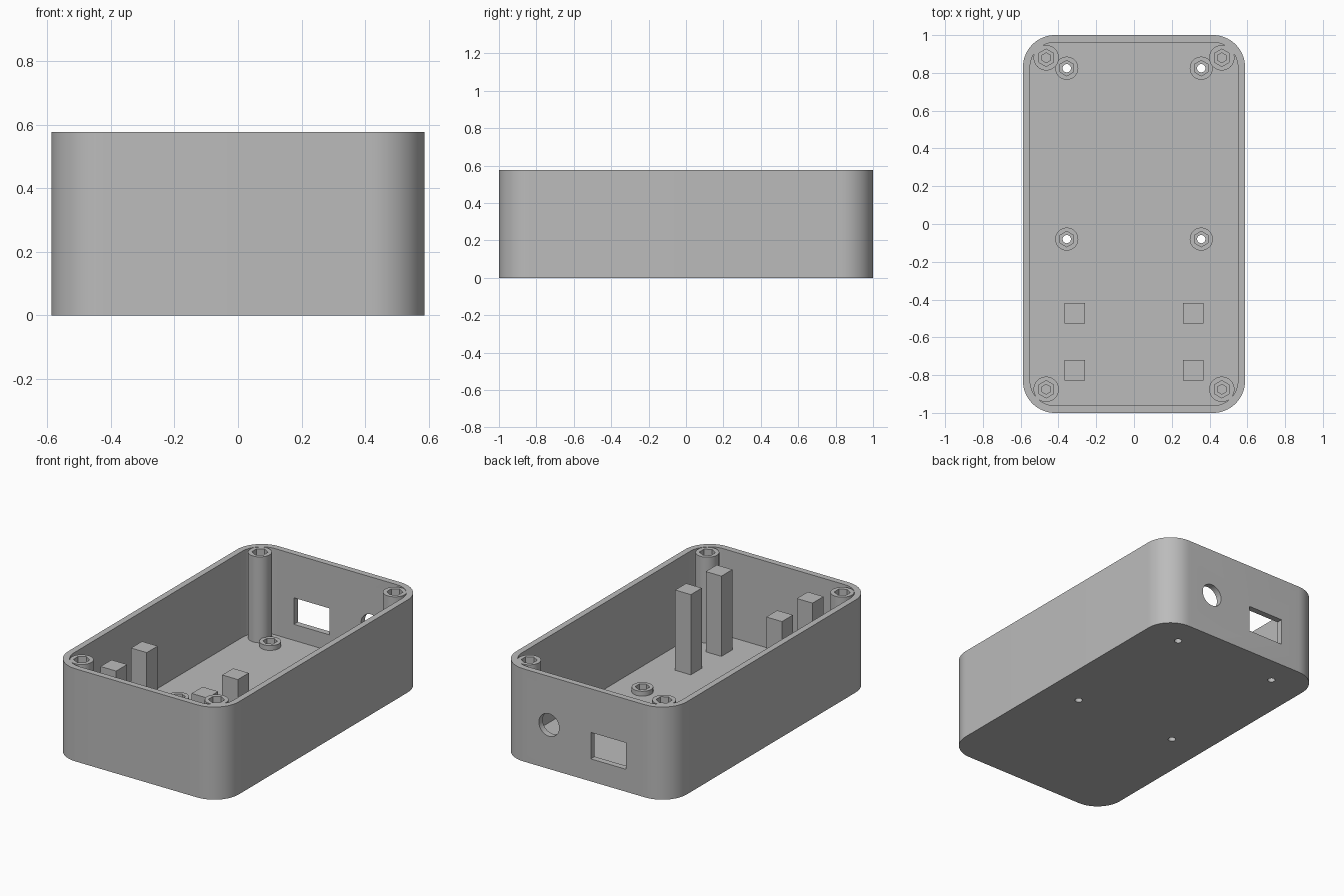
import bpy, bmesh, math
from mathutils import Matrix

cube = bpy.data.objects.get("Cube")
if cube:
    bpy.data.objects.remove(cube, do_unlink=True)

WIDTH, LENGTH, HEIGHT = 1.176, 2.0, 0.577
WALL, FLOOR, CORNER = 0.038, 0.04, 0.17

grey = bpy.data.materials.new("plain grey")
grey.use_nodes = True
colour = (0.5, 0.5, 0.5, 1)
grey.diffuse_color = colour
grey.node_tree.nodes["Principled BSDF"].inputs["Base Color"].default_value = colour


def prism(name, outline, z0, z1):
    """Extrude a flat outline from z0 up to z1."""
    bm = bmesh.new()
    base = bm.faces.new([bm.verts.new((x, y, z0)) for x, y in outline])
    top = bmesh.ops.extrude_face_region(bm, geom=[base])["geom"]
    verts = [v for v in top if isinstance(v, bmesh.types.BMVert)]
    bmesh.ops.translate(bm, verts=verts, vec=(0, 0, z1 - z0))
    bmesh.ops.recalc_face_normals(bm, faces=bm.faces)
    mesh = bpy.data.meshes.new(name)
    bm.to_mesh(mesh)
    bm.free()
    mesh.materials.append(grey)
    obj = bpy.data.objects.new(name, mesh)
    bpy.context.collection.objects.link(obj)
    return obj


def rounded(w, l, r, steps=16):
    """Outline of a rectangle with round corners."""
    points = []
    for i, (sx, sy) in enumerate([(1, 1), (-1, 1), (-1, -1), (1, -1)]):
        for k in range(steps + 1):
            a = math.pi / 2 * (i + k / steps)
            points.append((sx * (w / 2 - r) + r * math.cos(a),
                           sy * (l / 2 - r) + r * math.sin(a)))
    return points


def ring(x, y, r, sides):
    """Regular polygon with a corner pointing along y."""
    return [(x + r * math.sin(math.tau * k / sides),
             y + r * math.cos(math.tau * k / sides)) for k in range(sides)]


def rect(x0, x1, y0, y1):
    return [(x0, y0), (x1, y0), (x1, y1), (x0, y1)]


def cut(obj, cutters):
    """Subtract cutters and bake the result."""
    bpy.context.view_layer.objects.active = obj
    for cutter in cutters:
        mod = obj.modifiers.new("cut", 'BOOLEAN')
        mod.operation = 'DIFFERENCE'
        mod.solver = 'EXACT'
        mod.object = cutter
        bpy.ops.object.modifier_apply(modifier=mod.name)


def discard(cutters):
    for cutter in cutters:
        bpy.data.objects.remove(cutter, do_unlink=True)


parts = []

# Open tray
shell = prism("shell", rounded(WIDTH, LENGTH, CORNER), 0, HEIGHT)
cavity = prism("cavity_cutter",
               rounded(WIDTH - 2 * WALL, LENGTH - 2 * WALL, CORNER - WALL),
               FLOOR, HEIGHT + 0.1)
# Back wall openings
slot = prism("slot_cutter", rect(-0.288, -0.044, 0.9, 1.1), 0.14, 0.305)
port = prism("port_cutter", ring(0, 0, 0.07, 40), -0.1, 0.1)
port.data.transform(Matrix.Translation((0.244, 1, 0.274))
                    @ Matrix.Rotation(math.pi / 2, 4, 'X'))
cut(shell, [cavity, slot, port])
discard([cavity, slot, port])
parts.append(shell)

for side, sx in (("left", 1), ("right", -1)):
    # Tall corner bosses with stepped hexagonal sockets
    for end, y in (("back", 0.88), ("front", -0.875)):
        x = sx * 0.465
        boss = prism(f"{end}_{side}_corner_boss", ring(x, y, 0.067, 40),
                     FLOOR - 0.01, HEIGHT - 0.002)
        tools = [prism("socket_cutter", ring(x, y, 0.046, 6), HEIGHT - 0.06, HEIGHT + 0.1),
                 prism("bore_cutter", ring(x, y, 0.026, 6), HEIGHT - 0.25, HEIGHT + 0.1)]
        cut(boss, tools)
        discard(tools)
        parts.append(boss)

    # Low standoffs with screw holes through the floor
    for place, y in (("back", 0.825), ("middle", -0.08)):
        x = sx * 0.356
        standoff = prism(f"{place}_{side}_standoff", ring(x, y, 0.061, 40), 0.02, 0.07)
        tools = [prism("nut_cutter", ring(x, y, 0.041, 6), 0.03, 0.2),
                 prism("screw_cutter", ring(x, y, 0.022, 24), -0.1, 0.2)]
        cut(standoff, tools)
        cut(shell, tools)
        discard(tools)
        parts.append(standoff)

    # Square support posts
    for place, y in (("rear", -0.473), ("front", -0.774)):
        x, h = sx * 0.314, 0.054
        parts.append(prism(f"{place}_{side}_support_post",
                           rect(x - h, x + h, y - h, y + h), FLOOR - 0.01, 0.54))

# Smooth round walls, sharp edges elsewhere
bpy.ops.object.select_all(action='DESELECT')
for obj in parts:
    obj.select_set(True)
bpy.context.view_layer.objects.active = shell
bpy.ops.object.shade_smooth_by_angle(angle=math.radians(30))
